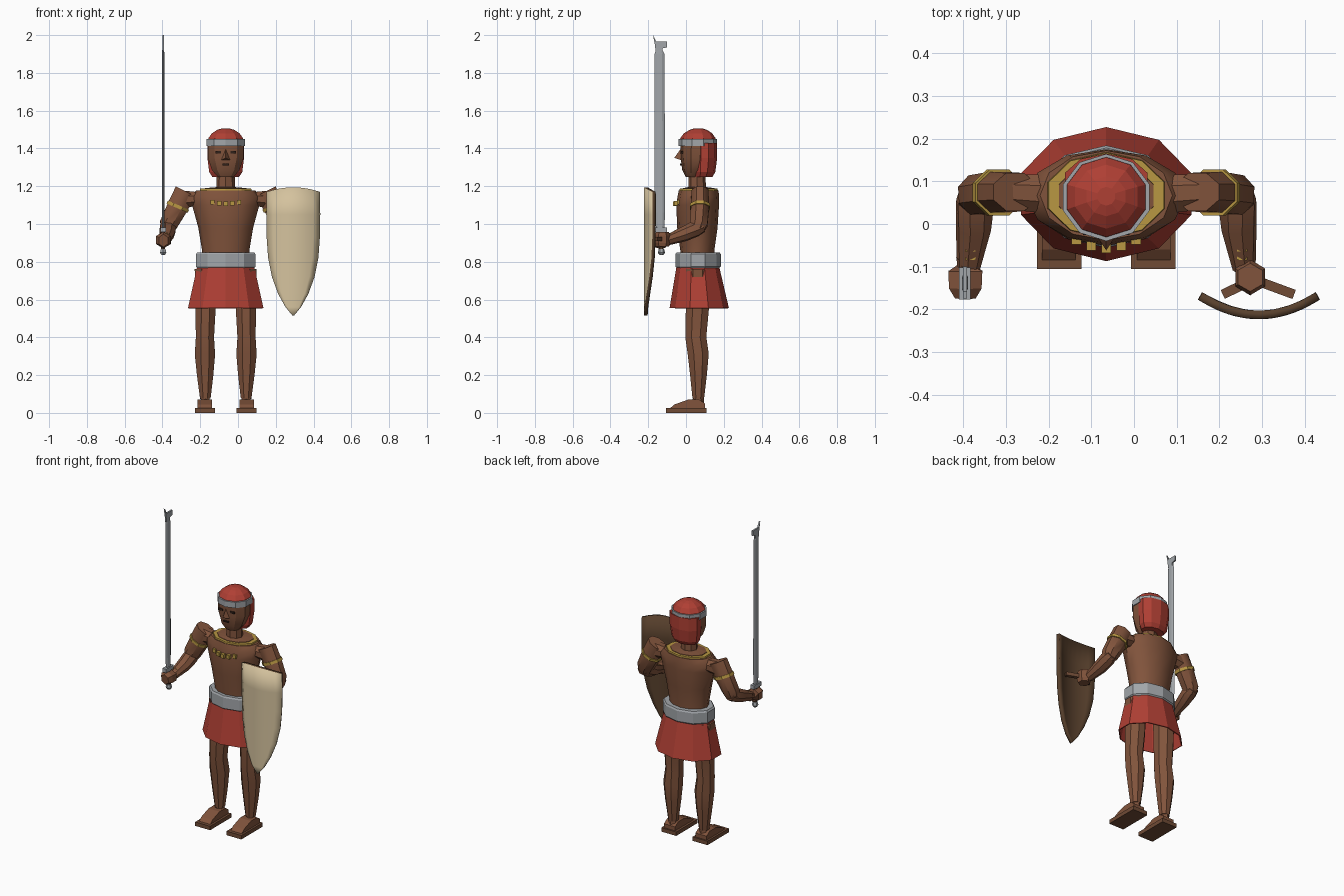
import bpy, bmesh, math
from mathutils import Vector

CX = -0.065  # body centre line


def material(name, rgb):
    m = bpy.data.materials.new(name)
    m.diffuse_color = (*rgb, 1)
    return m


SKIN = material("brown skin", (0.22, 0.088, 0.045))
RED = material("red cloth", (0.43, 0.05, 0.034))
STEEL = material("grey steel", (0.36, 0.38, 0.40))
GOLD = material("gold", (0.48, 0.31, 0.055))
CREAM = material("cream shield", (0.66, 0.54, 0.34))
WOOD = material("dark wood", (0.095, 0.05, 0.025))
LEATHER = material("sandal leather", (0.16, 0.07, 0.036))
DARK = material("dark eyes", (0.03, 0.015, 0.01))


def make(name, verts, faces, mat, angle=0, recalc=True):
    me = bpy.data.meshes.new(name)
    me.from_pydata([tuple(v) for v in verts], [], faces)
    if recalc:
        bm = bmesh.new()
        bm.from_mesh(me)
        bmesh.ops.recalc_face_normals(bm, faces=bm.faces)
        bm.to_mesh(me)
        bm.free()
    me.materials.append(mat)
    if angle:
        me.polygons.foreach_set("use_smooth", [True] * len(me.polygons))
        me.set_sharp_from_angle(angle=math.radians(angle))
    ob = bpy.data.objects.new(name, me)
    bpy.context.collection.objects.link(ob)
    return ob


def skin_rings(name, rings, mat, angle=0, caps=True):
    n = len(rings[0])
    verts = [v for r in rings for v in r]
    faces = [(k * n + i, k * n + (i + 1) % n, (k + 1) * n + (i + 1) % n, (k + 1) * n + i)
             for k in range(len(rings) - 1) for i in range(n)]
    if caps:
        faces += [tuple(range(n)), tuple(range(len(verts) - n, len(verts)))]
    return make(name, verts, faces, mat, angle)


def loft(name, rings, mat, n=10, angle=0, caps=True, cx=CX):
    """Stacked horizontal ellipses: (z, centre y, half width x, half depth y)."""
    loops = []
    for z, cy, rx, ry in rings:
        a = [math.pi / 2 + 2 * math.pi * i / n for i in range(n)]
        loops.append([(cx + rx * math.cos(t), cy + ry * math.sin(t), z) for t in a])
    return skin_rings(name, loops, mat, angle, caps)


def tube(name, path, mat, n=8, angle=0):
    """Tube along points (x, y, z, radius across, radius along depth)."""
    pts = [Vector(p[:3]) for p in path]
    loops = []
    for i, p in enumerate(pts):
        t = (pts[min(i + 1, len(pts) - 1)] - pts[max(i - 1, 0)]).normalized()
        a = Vector((0, 1, 0)).cross(t)
        a = a.normalized() if a.length > 0.2 else Vector((1, 0, 0))
        b = t.cross(a)
        loops.append([p + a * path[i][3] * math.cos(w) + b * path[i][4] * math.sin(w)
                      for w in (2 * math.pi * (k + 0.5) / n for k in range(n))])
    return skin_rings(name, loops, mat, angle)


def prism(name, outline, x0, x1, mat):
    """Side outline of (y, z) points extruded from x0 to x1."""
    return skin_rings(name, [[(x, y, z) for y, z in outline] for x in (x0, x1)], mat)


def box(name, c, s, mat):
    y, z = s[1] / 2, s[2] / 2
    return prism(name, [(c[1] - y, c[2] - z), (c[1] + y, c[2] - z), (c[1] + y, c[2] + z),
                        (c[1] - y, c[2] + z)], c[0] - s[0] / 2, c[0] + s[0] / 2, mat)


# Torso, collar, neck
loft("torso", [(0.74, 0.065, 0.13, 0.09), (0.86, 0.06, 0.125, 0.09), (0.98, 0.06, 0.145, 0.107),
               (1.1, 0.062, 0.178, 0.113), (1.145, 0.065, 0.186, 0.11), (1.178, 0.067, 0.155, 0.105)],
     SKIN, 12, 40)
loft("collar", [(1.165, 0.067, 0.147, 0.103), (1.187, 0.067, 0.142, 0.1)], GOLD)
loft("neck_base", [(1.18, 0.067, 0.118, 0.085), (1.19, 0.067, 0.116, 0.083),
                   (1.195, 0.06, 0.05, 0.05)], SKIN)
loft("neck", [(1.18, 0.06, 0.05, 0.046), (1.29, 0.058, 0.047, 0.044)], SKIN, 8)
for i in range(-2, 3):
    box("chest_ornament", (CX + i * 0.035, -0.055 + 0.005 * i * i, 1.108 + 0.002 * i * i),
        (0.023, 0.025, 0.024), GOLD)

# Skirt and belt
skirt = loft("skirt", [(0.555, 0.07, 0.21, 0.157), (0.79, 0.062, 0.155, 0.11)], RED, caps=False)
skirt.modifiers.new("thickness", "SOLIDIFY").thickness = 0.006
loft("belt", [(0.765, 0.063, 0.158, 0.112), (0.775, 0.064, 0.166, 0.12), (0.84, 0.064, 0.166, 0.12),
              (0.85, 0.064, 0.158, 0.114)], STEEL)

# Head, head cloth, cap and band
loft("head", [(1.25, 0.043, 0.045, 0.045), (1.285, 0.046, 0.076, 0.066), (1.35, 0.05, 0.1, 0.078),
              (1.43, 0.055, 0.1, 0.085)], SKIN, 10, 30)
loft("head_cloth", [(1.25, 0.09, 0.075, 0.05), (1.275, 0.095, 0.092, 0.06),
                    (1.35, 0.099, 0.102, 0.066), (1.43, 0.099, 0.102, 0.066)], RED)
loft("cap", [(1.43, 0.063, 0.1, 0.096), (1.455, 0.063, 0.096, 0.093), (1.48, 0.064, 0.077, 0.075),
             (1.498, 0.065, 0.048, 0.047), (1.506, 0.065, 0.022, 0.022)], RED)
loft("head_band", [(1.413, 0.062, 0.106, 0.102), (1.45, 0.062, 0.106, 0.102)], STEEL)
make("nose", [(CX, -0.03, 1.395), (CX - 0.024, -0.025, 1.338), (CX + 0.024, -0.025, 1.338),
              (CX, -0.062, 1.35)], [(0, 1, 3), (0, 3, 2), (1, 2, 3), (0, 2, 1)], SKIN)
box("mouth", (CX, -0.0275, 1.315), (0.035, 0.009, 0.008), DARK)

# Paired parts: legs, sandals, arms
for s, side in ((-1, "right"), (1, "left")):
    def mx(d):
        return CX + s * d
    box(side + "_eye", (mx(0.04), -0.021, 1.38), (0.03, 0.009, 0.012), DARK)
    tube(side + "_leg", [(mx(0.105), 0.062, 0.76, 0.064, 0.068), (mx(0.107), 0.06, 0.55, 0.058, 0.066),
                         (mx(0.11), 0.052, 0.4, 0.052, 0.06), (mx(0.11), 0.065, 0.31, 0.058, 0.06),
                         (mx(0.109), 0.066, 0.2, 0.047, 0.048), (mx(0.108), 0.065, 0.075, 0.03, 0.033)],
         SKIN, 8, 35)
    tube(side + "_ankle", [(mx(0.108), 0.065, 0.09, 0.025, 0.028),
                           (mx(0.108), 0.065, 0.04, 0.03, 0.032)], SKIN, 6)
    prism(side + "_foot", [(0.1, 0.02), (0.1, 0.05), (0.07, 0.07), (0.01, 0.07), (-0.06, 0.045),
                           (-0.09, 0.02)], mx(0.072), mx(0.15), SKIN)
    box(side + "_sole", (mx(0.11), 0.002, 0.0125), (0.105, 0.215, 0.025), LEATHER)

    tube(side + "_upper_arm", [(mx(0.213), 0.075, 1.173, 0.062, 0.048),
                               (mx(0.255), 0.074, 1.09, 0.06, 0.052),
                               (mx(0.302), 0.068, 1.0, 0.052, 0.05),
                               (mx(0.31), 0.055, 0.965, 0.038, 0.04)], SKIN, 8, 40)
    tube(side + "_forearm", [(mx(0.305), 0.09, 0.99, 0.036, 0.034), (mx(0.307), 0.05, 0.975, 0.046, 0.044),
                             (mx(0.311), -0.01, 0.947, 0.042, 0.04),
                             (mx(0.323), -0.105, 0.912, 0.027, 0.027)], SKIN, 8, 40)
    tube(side + "_shoulder", [(mx(0.13), 0.07, 1.135, 0.035, 0.05),
                              (mx(0.22), 0.075, 1.13, 0.05, 0.045)], SKIN, 8, 40)
    tube(side + "_armlet", [(mx(0.25), 0.074, 1.1, 0.066, 0.058),
                            (mx(0.257), 0.074, 1.084, 0.066, 0.058)], GOLD, 8)
    for y, z in ((-0.06, 0.962), (-0.08, 0.953)):
        box(side + "_bracelet_stud", (mx(0.318), y, z - 0.006), (0.024, 0.008, 0.01), GOLD)

# Hands
tube("sword_hand", [(-0.39, -0.085, 0.917, 0.032, 0.03), (-0.395, -0.11, 0.915, 0.046, 0.042),
                    (-0.395, -0.15, 0.915, 0.044, 0.044), (-0.395, -0.172, 0.912, 0.028, 0.034)], SKIN, 6)
loft("shield_hand", [(0.88, -0.125, 0.035, 0.035), (0.9, -0.125, 0.04, 0.042),
                     (0.94, -0.125, 0.04, 0.042), (0.958, -0.125, 0.033, 0.033)], SKIN, 6, cx=0.272)

# Sword
SX = -0.396
loft("blade", [(0.98, -0.137, 0.008, 0.022), (1.06, -0.138, 0.008, 0.028), (1.9, -0.14, 0.007, 0.026),
               (1.92, -0.142, 0.006, 0.018)], STEEL, 6, cx=SX)
prism("blade_tip", [(-0.16, 1.91), (-0.125, 1.91), (-0.125, 1.93), (-0.1, 1.935), (-0.1, 1.966),
                    (-0.158, 1.966), (-0.175, 2.0), (-0.165, 1.95)], SX - 0.005, SX + 0.005, STEEL)
box("guard", (SX, -0.139, 0.97), (0.027, 0.075, 0.024), STEEL)
loft("grip", [(0.85, -0.13, 0.012, 0.012), (0.97, -0.137, 0.012, 0.012)], WOOD, 6, cx=SX)
loft("pommel", [(0.835, -0.13, 0.01, 0.01), (0.848, -0.13, 0.019, 0.019), (0.868, -0.13, 0.014, 0.014)],
     STEEL, 6, cx=SX)

# Shield: curved plate, cream front, wooden rim and back
rows = [(1.17, 0.142), (1.05, 0.143), (0.93, 0.141), (0.82, 0.133), (0.72, 0.113), (0.63, 0.08),
        (0.56, 0.041), (0.515, 0.004)]
cols = 9
verts = []
for r, (z, w) in enumerate(rows):
    for c in range(cols):
        u = 2 * c / (cols - 1) - 1
        verts.append((0.2925 + u * w, -0.223 + 0.046 * (u * w / 0.143) ** 2,
                      z + (0.024 * (1 - u * u) if r == 0 else 0)))
faces = [(r * cols + c, (r + 1) * cols + c, (r + 1) * cols + c + 1, r * cols + c + 1)
         for r in range(len(rows) - 1) for c in range(cols - 1)]
shield = make("shield", verts, faces, CREAM, 30, recalc=False)
shield.data.materials.append(WOOD)
mod = shield.modifiers.new("thickness", "SOLIDIFY")
mod.thickness, mod.offset = 0.02, -1
mod.material_offset = mod.material_offset_rim = 1

# Shield handle arms
for x in (0.208, 0.375):
    tube("shield_strap", [(0.28, -0.13, 0.92, 0.016, 0.016), (x, -0.165, 0.92, 0.016, 0.016)], LEATHER, 4)
